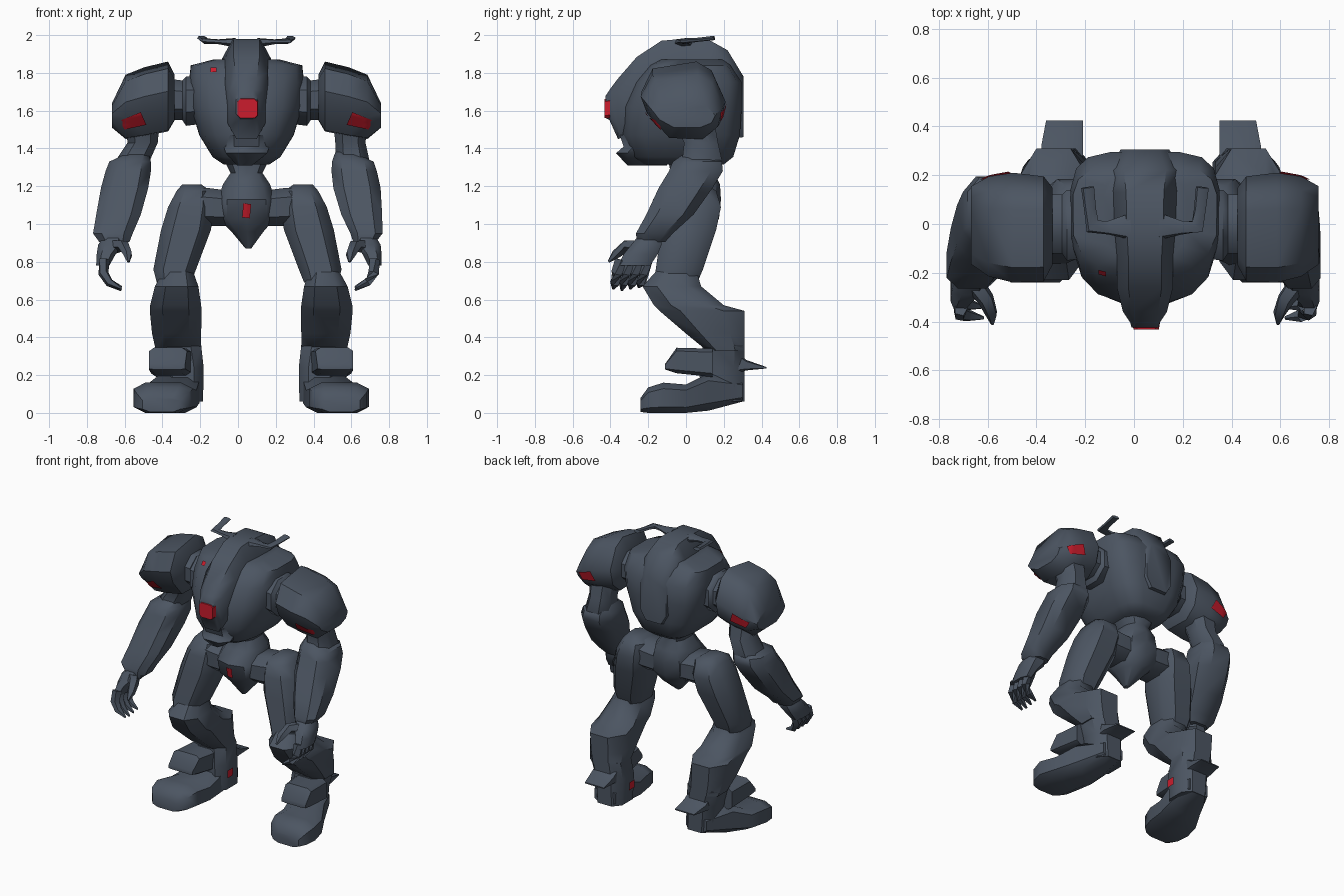
import bpy, bmesh, math
from mathutils import Vector
from mathutils.bvhtree import BVHTree


def material(name, rgb):
    m = bpy.data.materials.new(name)
    m.diffuse_color = (*rgb, 1)
    return m


SLATE = material("slate_armour", (0.072, 0.091, 0.122))
RED = material("red_light", (0.60, 0.012, 0.026))
CX = 0.045      # centre line of the upper body
LX = 0.07       # centre line of the lower legs


def finish(name, bm, mat, angle=42):
    bmesh.ops.recalc_face_normals(bm, faces=bm.faces)
    me = bpy.data.meshes.new(name)
    bm.to_mesh(me)
    bm.free()
    ob = bpy.data.objects.new(name, me)
    bpy.context.collection.objects.link(ob)
    me.materials.append(mat)
    bpy.ops.object.select_all(action='DESELECT')
    ob.select_set(True)
    bpy.context.view_layer.objects.active = ob
    bpy.ops.object.shade_smooth_by_angle(angle=math.radians(angle))
    return ob


def section(n, p, back_p=None):
    """Rounded-box outline that touches -1 and 1 on both axes; the back can be squarer."""
    pts = []
    for i in range(n):
        a = 2 * math.pi * (i + 0.5) / n
        c, s = math.cos(a), math.sin(a)
        e = 2 / (back_p if back_p and s > 0 else p)
        pts.append((math.copysign(abs(c) ** e, c), math.copysign(abs(s) ** e, s)))
    mx, my = max(q[0] for q in pts), max(q[1] for q in pts)
    return [(x / mx, y / my) for x, y in pts]


def skin(name, rings, mat):
    bm = bmesh.new()
    loops = [[bm.verts.new(v) for v in r] for r in rings]
    n = len(loops[0])
    for a, b in zip(loops, loops[1:]):
        for i in range(n):
            j = (i + 1) % n
            bm.faces.new((a[i], a[j], b[j], b[i]))
    bm.faces.new(loops[0])
    bm.faces.new(loops[-1])
    return finish(name, bm, mat)


def loft(name, axis, rows, cx=CX, s=1, n=8, p=2.6, mat=SLATE, shape=None):
    """Rows are (z, x, half width, y0, y1), (y, x, half width, z0, z1) or (x, y0, y1, z0, z1)."""
    rings = []
    for r in rows:
        ring = []
        for u, v in shape or section(n, p):
            if axis == 'x':
                ring.append((cx + s * r[0], (r[1] + r[2] + u * (r[2] - r[1])) / 2,
                             (r[3] + r[4] + v * (r[4] - r[3])) / 2))
            else:
                x = cx + s * (r[1] + u * r[2])
                w = (r[3] + r[4] + v * (r[4] - r[3])) / 2
                ring.append((x, w, r[0]) if axis == 'z' else (x, r[0], w))
        rings.append(ring)
    return skin(name, rings, mat)


def tube(name, pts, radii, n=6, flat=1.0):
    pts = [Vector(q) for q in pts]
    rings = []
    for i, q in enumerate(pts):
        d = (pts[min(i + 1, len(pts) - 1)] - pts[max(i - 1, 0)]).normalized()
        a = d.cross(Vector((0.31, 0.2, 0.93))).normalized()
        b = d.cross(a)
        ring = []
        for u, v in section(n, 2):
            o = (a * u + b * v) * radii[i]
            ring.append(q + Vector((o.x, o.y, o.z * flat)))
        rings.append(ring)
    return skin(name, rings, SLATE)


def patch(name, target, corners, direction, k=8):
    """Thin red plate laid on the target's surface along a direction."""
    me = target.data
    tree = BVHTree.FromPolygons([v.co for v in me.vertices], [f.vertices for f in me.polygons])
    c = [Vector(q) for q in corners]
    d = Vector(direction)
    bm = bmesh.new()
    grid = {}
    for i in range(k + 1):
        for j in range(k + 1):
            q = c[0].lerp(c[1], i / k).lerp(c[3].lerp(c[2], i / k), j / k)
            hit = tree.ray_cast(q, d)
            if hit[0] is not None:
                grid[i, j] = bm.verts.new(hit[0] - d * 0.009)
    for i in range(k):
        for j in range(k):
            quad = [(i, j), (i + 1, j), (i + 1, j + 1), (i, j + 1)]
            if all(q in grid for q in quad):
                bm.faces.new([grid[q] for q in quad])
    ob = finish(name, bm, RED)
    if ob.data.polygons and ob.data.polygons[0].normal.dot(d) > 0:
        ob.data.flip_normals()
    return ob


# Torso, crest with snout, and chin
torso = loft("torso", 'z', [
    (1.315, 0, 0.12, -0.22, 0.20), (1.355, 0, 0.18, -0.29, 0.25), (1.47, 0, 0.25, -0.335, 0.285),
    (1.62, 0, 0.295, -0.325, 0.295), (1.75, 0, 0.305, -0.27, 0.295), (1.84, 0, 0.295, -0.195, 0.235),
    (1.872, 0, 0.17, -0.15, 0.20)], shape=section(16, 2.7, 4.2))
loft("crest", 'y', [
    (0.305, 0, 0.10, 1.46, 1.78), (0.22, 0, 0.145, 1.45, 1.92), (0.13, 0, 0.13, 1.5, 1.97),
    (-0.02, 0, 0.125, 1.5, 1.98), (-0.13, 0, 0.115, 1.5, 1.97), (-0.26, 0, 0.115, 1.48, 1.885),
    (-0.36, 0, 0.09, 1.45, 1.77), (-0.405, 0, 0.06, 1.55, 1.71), (-0.425, 0, 0.055, 1.56, 1.68)], p=3.4)
loft("chin", 'z', [(1.31, -0.01, 0.04, -0.31, -0.1), (1.375, 0, 0.11, -0.37, -0.1),
                   (1.41, 0, 0.12, -0.33, -0.1), (1.47, 0, 0.12, -0.35, -0.1)], p=3)
loft("snout_light", 'y', [(-0.395, 0.005, 0.058, 1.56, 1.67), (-0.432, 0.005, 0.052, 1.56, 1.662)],
     p=5, mat=RED)
patch("chest_light", torso, [(-0.145, -1, 1.805), (-0.115, -1, 1.805), (-0.115, -1, 1.828),
                             (-0.145, -1, 1.828)], (0, 1, 0))

# Pelvis
pelvis = loft("pelvis", 'z', [
    (0.87, 0.01, 0.015, -0.03, 0.02), (0.96, 0.005, 0.085, -0.09, 0.13), (1.03, 0, 0.15, -0.145, 0.175),
    (1.13, 0, 0.15, -0.175, 0.185), (1.21, 0, 0.125, -0.11, 0.18), (1.27, 0, 0.085, -0.08, 0.15),
    (1.36, 0, 0.13, -0.1, 0.17)], n=10)
patch("pelvis_light", pelvis, [(0.022, -1, 1.035), (0.062, -1, 1.03), (0.07, -1, 1.105),
                               (0.028, -1, 1.11)], (0, 1, 0))

# Shoulder pad outline, seen from the side
PAD = [(-0.73, 0.80), (0.35, 1), (0.72, 0.75), (1, 0), (0.87, -0.62), (0.48, -1),
       (-0.38, -0.97), (-0.85, -0.34), (-1, 0.15)]

for s, side, swing in ((-1, "left", 1), (1, "right", 0)):
    def arm(off, z):
        """Arm offset; one arm is held further out."""
        return off + swing * (0.055 + 0.03 * (1.3 - z) / 0.6)

    # Horns
    tube(side + "_horn", [(CX + s * x, y, z) for x, y, z in (
        (0.06, -0.01, 1.96), (0.15, -0.015, 1.965), (0.215, -0.01, 1.968), (0.225, 0.06, 1.975),
        (0.235, 0.15, 1.985))], (0.05, 0.026, 0.03, 0.022, 0.024), flat=0.5)

    # Shoulder joint and pad
    loft(side + "_shoulder_joint", 'x', [
        (0.24, -0.14, 0.14, 1.53, 1.78), (0.32, -0.15, 0.14, 1.52, 1.78),
        (0.34, -0.12, 0.12, 1.55, 1.76), (0.42, -0.12, 0.12, 1.55, 1.77)], s=s, p=2.2)
    pad = loft(side + "_shoulder_pad", 'x', [
        (0.38, -0.17, 0.15, 1.55, 1.79), (0.415, -0.235, 0.195, 1.49, 1.86),
        (0.54, -0.24, 0.21, 1.465, 1.83), (0.64, -0.215, 0.195, 1.45, 1.79),
        (0.712, -0.165, 0.155, 1.51, 1.64)], s=s, shape=PAD)
    for y, dz, tag in ((-1, 0, "front"), (1, 0.045, "back")):
        patch(f"{side}_pad_{tag}_light", pad, [(CX + s * x, y, z + dz) for x, z in (
            (0.53, 1.525), (0.645, 1.50), (0.675, 1.545), (0.56, 1.592))], (0, -y, 0))

    # Upper arm and forearm
    loft(side + "_upper_arm", 'z', [
        (1.54, 0.55, 0.09, -0.06, 0.15), (1.43, 0.55, 0.08, -0.01, 0.17),
        (1.34, 0.56 + swing * 0.04, 0.09, -0.02, 0.19),
        (1.26, 0.57 + swing * 0.05, 0.08, -0.04, 0.17)], s=s)
    loft(side + "_forearm", 'z', [(z, arm(x, z), w + swing * e, a, b) for z, x, w, e, a, b in (
        (1.38, 0.52, 0.05, 0, 0.0, 0.14), (1.33, 0.563, 0.11, 0, -0.07, 0.19),
        (1.28, 0.57, 0.12, 0, -0.09, 0.195), (1.19, 0.585, 0.125, 0, -0.145, 0.14),
        (1.05, 0.61, 0.108, 0.01, -0.21, 0.04), (0.95, 0.635, 0.085, 0.02, -0.265, -0.07),
        (0.905, 0.625, 0.06, 0.02, -0.26, -0.11))], s=s, p=3)

    # Hand with curled fingers and thumb
    loft(side + "_palm", 'z', [(z, arm(x, z), w, a, b) for z, x, w, a, b in (
        (0.94, 0.63, 0.05, -0.25, -0.13), (0.89, 0.64, 0.07, -0.29, -0.13),
        (0.84, 0.665, 0.05, -0.33, -0.15), (0.78, 0.68, 0.035, -0.36, -0.19))], s=s)
    for i in range(4):
        y = -0.345 + 0.045 * i
        tube(f"{side}_finger_{i + 1}", [(CX + s * arm(x, z), y - dy, z) for x, dy, z in (
            (0.675, 0, 0.81), (0.675, 0.02, 0.74), (0.64, 0.03, 0.69),
            (0.575, 0.04, 0.65 + 0.008 * abs(i - 1)))], (0.028, 0.027, 0.022, 0.006), n=5)
    tube(side + "_thumb", [(CX + s * arm(x, z), y, z) for x, y, z in (
        (0.62, -0.25, 0.88), (0.575, -0.31, 0.885), (0.55, -0.37, 0.84), (0.545, -0.41, 0.80))],
        (0.035, 0.03, 0.022, 0.006), n=5)

    # Hip, thigh and shin
    loft(side + "_hip", 'x', [(0.08, -0.10, 0.15, 0.99, 1.175), (0.2, -0.10, 0.15, 0.99, 1.19),
                              (0.30, -0.08, 0.14, 1.0, 1.195)], s=s)
    loft(side + "_thigh", 'z', [
        (1.21, 0.295, 0.05, -0.02, 0.11), (1.175, 0.285, 0.09, -0.08, 0.16),
        (1.09, 0.30, 0.12, -0.11, 0.185), (0.97, 0.325, 0.132, -0.13, 0.16),
        (0.76, 0.385, 0.113, -0.16, 0.09), (0.69, 0.39, 0.09, -0.17, 0.06)], cx=0.05, s=s, p=2.8)
    loft(side + "_shin", 'z', [
        (0.77, 0.385, 0.07, -0.14, 0.05), (0.67, 0.395, 0.115, -0.23, 0.08),
        (0.57, 0.40, 0.135, -0.17, 0.20), (0.54, 0.40, 0.137, -0.14, 0.31),
        (0.42, 0.395, 0.13, 0.0, 0.31), (0.33, 0.385, 0.12, 0.11, 0.31)], cx=LX, s=s, p=2.6)
    ankle = loft(side + "_ankle", 'z', [
        (0.36, 0.385, 0.12, 0.09, 0.31), (0.24, 0.362, 0.11, 0.07, 0.31),
        (0.06, 0.355, 0.10, 0.08, 0.31)], cx=LX, s=s, p=2.8)
    patch(side + "_ankle_light", ankle, [(LX + s * 0.1, y, z) for y, z in (
        (0.13, 0.145), (0.19, 0.145), (0.19, 0.20), (0.13, 0.20))], (s, 0, 0))

    # Heel spike and ankle guard
    loft(side + "_heel_spike", 'y', [(0.27, 0.365, 0.085, 0.21, 0.32), (0.32, 0.365, 0.085, 0.225, 0.28),
                                     (0.425, 0.355, 0.075, 0.235, 0.243)], cx=LX, s=s, p=5)
    loft(side + "_ankle_guard", 'y', [
        (0.14, 0.42, 0.11, 0.19, 0.34), (-0.05, 0.44, 0.10, 0.21, 0.345),
        (-0.11, 0.445, 0.095, 0.23, 0.26)], cx=LX, s=s, p=6)

    # Foot
    loft(side + "_foot", 'y', [
        (-0.24, 0.475, 0.10, 0.005, 0.08), (-0.20, 0.47, 0.14, 0.0, 0.135),
        (-0.12, 0.465, 0.158, 0.0, 0.16), (0.0, 0.44, 0.15, 0.0, 0.15),
        (0.12, 0.40, 0.125, 0.012, 0.21), (0.30, 0.36, 0.08, 0.06, 0.17)], cx=LX, s=s, p=3.5)
